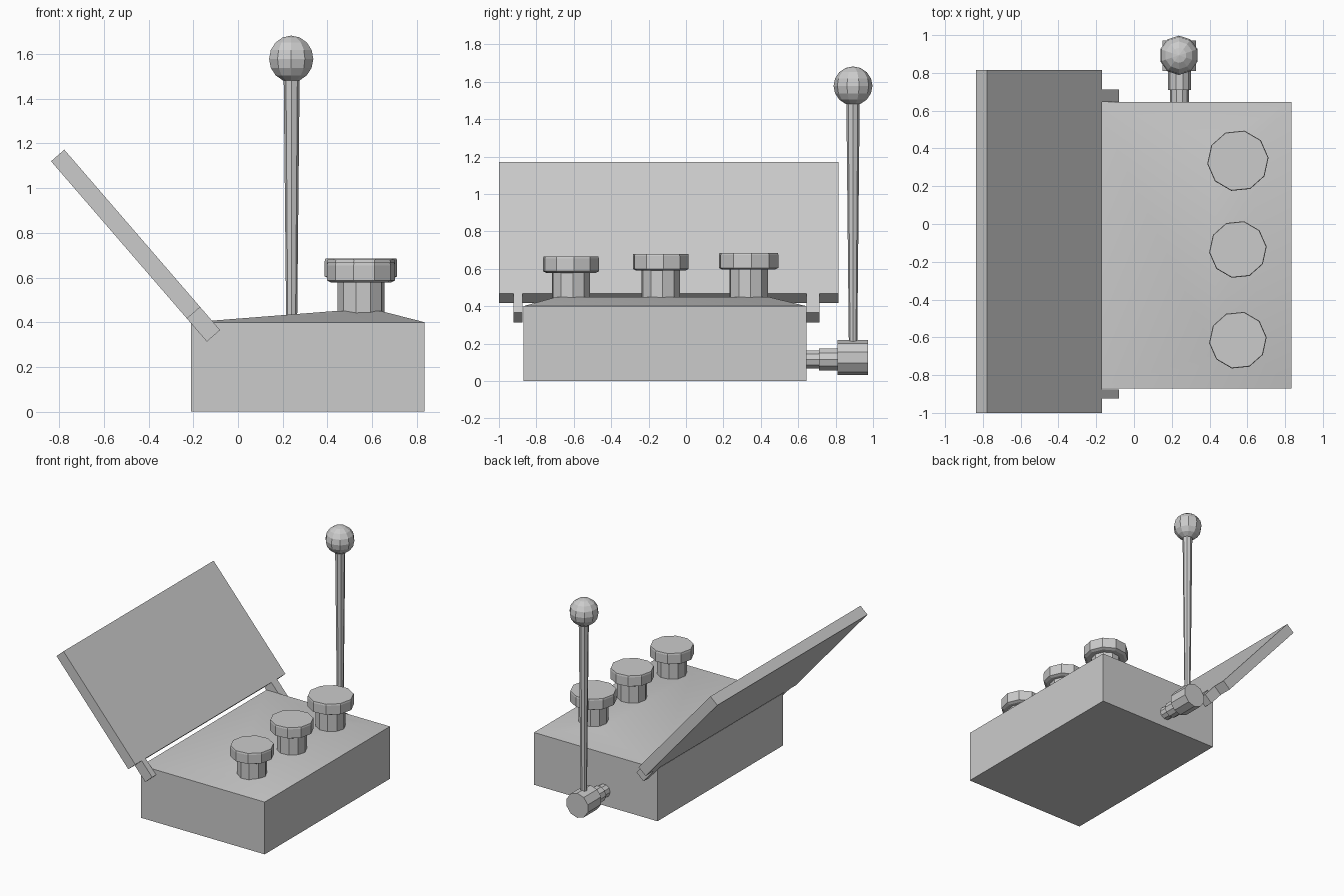
import bpy, bmesh, math
from mathutils import Matrix, Vector

if "Cube" in bpy.data.objects:
    bpy.data.objects.remove(bpy.data.objects["Cube"])


def finish(name, bm, smooth=False):
    bmesh.ops.recalc_face_normals(bm, faces=bm.faces)
    me = bpy.data.meshes.new(name)
    bm.to_mesh(me)
    bm.free()
    ob = bpy.data.objects.new(name, me)
    bpy.context.collection.objects.link(ob)
    if smooth:
        for o in bpy.context.selected_objects:
            o.select_set(False)
        ob.select_set(True)
        bpy.context.view_layer.objects.active = ob
        bpy.ops.object.shade_smooth_by_angle(angle=math.radians(30))
    return ob


def turned(name, profile, sides, loc, along_y=False, phase=0.0):
    """Closed turned solid from (radius, height) points."""
    bm = bmesh.new()
    rings = [[bm.verts.new((r * math.cos(phase + math.tau * i / sides),
                            r * math.sin(phase + math.tau * i / sides), h))
              for i in range(sides)] for r, h in profile]
    for a, b in zip(rings, rings[1:]):
        for i in range(sides):
            j = (i + 1) % sides
            bm.faces.new((a[i], a[j], b[j], b[i]))
    bm.faces.new(rings[0])
    bm.faces.new(rings[-1])
    rot = Matrix.Rotation(-math.pi / 2, 4, 'X') if along_y else Matrix()
    bm.transform(Matrix.Translation(loc) @ rot)
    return finish(name, bm)


def extruded(name, profile, y0, y1):
    """Extrude an (x, z) outline along y."""
    bm = bmesh.new()
    a = [bm.verts.new((x, y0, z)) for x, z in profile]
    b = [bm.verts.new((x, y1, z)) for x, z in profile]
    n = len(a)
    bm.faces.new(a)
    bm.faces.new(b)
    for i in range(n):
        bm.faces.new((a[i], a[(i + 1) % n], b[(i + 1) % n], b[i]))
    return finish(name, bm)


# Control box with a low hipped top
bm = bmesh.new()
levels = [(-.21, .835, -.87, .645, 0), (-.21, .835, -.87, .645, .40),
          (.43, .64, -.69, .44, .45)]
rings = [[bm.verts.new(p) for p in ((x0, y0, z), (x1, y0, z), (x1, y1, z), (x0, y1, z))]
         for x0, x1, y0, y1, z in levels]
for a, b in zip(rings, rings[1:]):
    for i in range(4):
        bm.faces.new((a[i], a[(i + 1) % 4], b[(i + 1) % 4], b[i]))
bm.faces.new(rings[0])
bm.faces.new(rings[-1])
finish("control_box", bm, smooth=True)

# Three push buttons: stem and overhanging cap
for i, (x, y, top, r) in enumerate([(.55, .335, .685, .163),
                                    (.55, -.135, .68, .153),
                                    (.55, -.615, .667, .153)]):
    turned(f"button_{i + 1}",
           [(.105, .42), (.105, top - .09), (r - .02, top - .09), (r, top - .08),
            (r, top - .012), (r - .003, top)], 10, (x, y, 0), phase=.1)

# Open lid panel and its two hinge arms, tilted back
top_front, top_back = Vector((-.777, 1.172)), Vector((-.836, 1.12))
slope = Vector((.697, -.807)).normalized()


def strip(start, end):
    return [top_front + slope * start, top_front + slope * end,
            top_back + slope * end, top_back + slope * start]


extruded("lid_panel", strip(0, .93), -1.0, .815)
for side, y0, y1 in (("front", -.923, -.875), ("rear", .645, .713)):
    extruded(f"lid_arm_{side}", strip(.90, 1.066), y0, y1)

# Crank axle, hub, lever rod and ball knob
turned("lever_axle", [(.05, .62), (.05, .71), (.061, .71), (.061, .82)], 10,
       (.24, 0, .115), along_y=True)
turned("lever_hub", [(.094, .81), (.094, .972)], 10, (.24, 0, .125),
       along_y=True, phase=math.pi / 10)
turned("lever_rod", [(.022, .15), (.036, 1.52)], 8, (.24, .893, 0))
bm = bmesh.new()
bmesh.ops.create_uvsphere(bm, u_segments=10, v_segments=8, radius=.104)
bm.transform(Matrix.Translation((.238, .893, 1.578)))
finish("ball_knob", bm)
